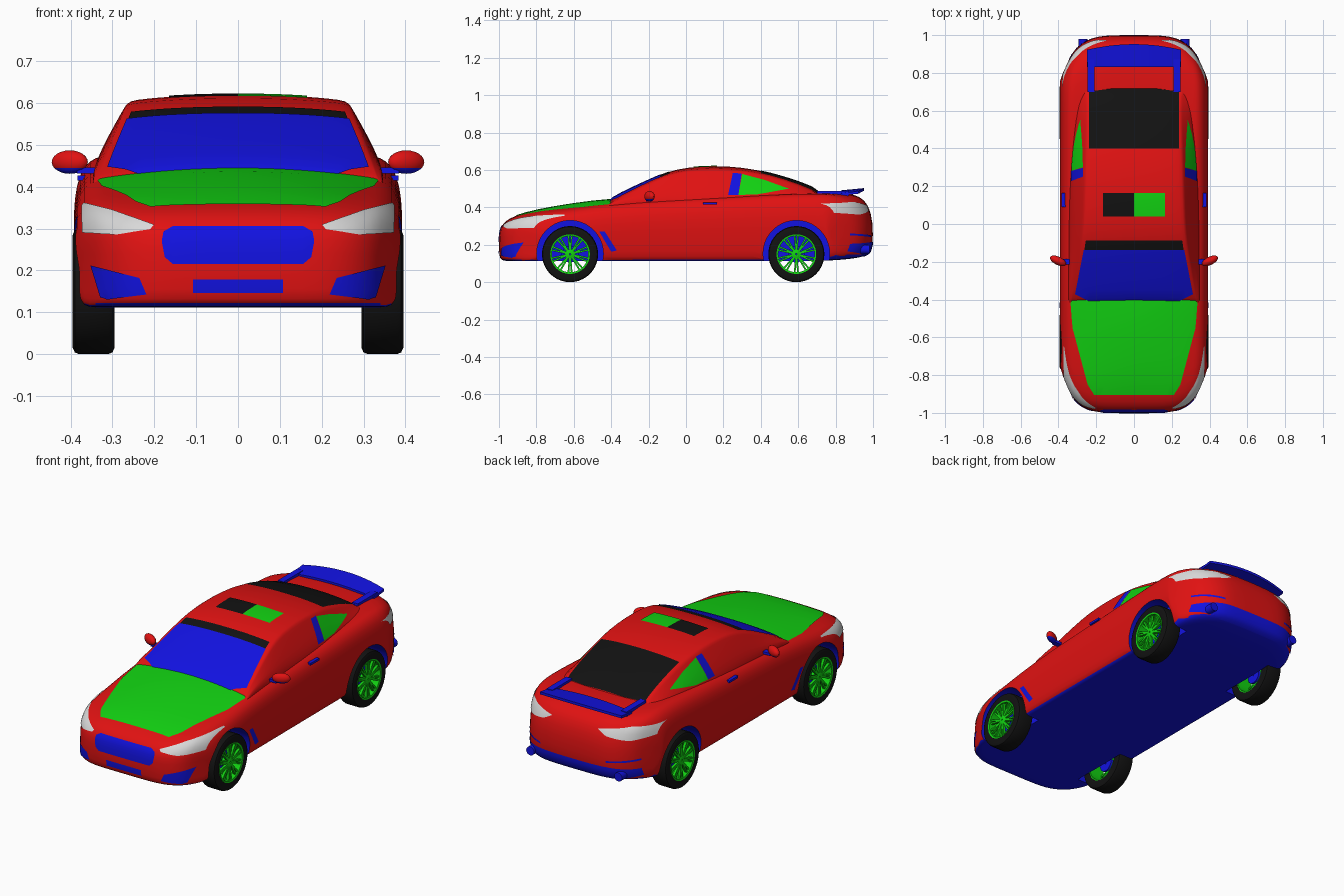
import bpy, bmesh, math
from mathutils import Vector, Matrix

if "Cube" in bpy.data.objects:
    bpy.data.objects.remove(bpy.data.objects["Cube"])

def material(name, col):
    m = bpy.data.materials.new(name)
    m.diffuse_color = (*col, 1)
    m.use_nodes = True
    m.node_tree.nodes["Principled BSDF"].inputs["Base Color"].default_value = m.diffuse_color
    return m

RED = material("red", (0.75, 0.006, 0.006))
GREEN = material("green", (0.006, 0.65, 0.006))
BLUE = material("blue", (0.006, 0.006, 0.75))
BLACK = material("black", (0.006, 0.006, 0.006))
GREY = material("light_grey", (0.7, 0.7, 0.7))

def smooth(ob, angle=35):
    bpy.ops.object.select_all(action='DESELECT')
    ob.select_set(True)
    bpy.context.view_layer.objects.active = ob
    bpy.ops.object.shade_smooth_by_angle(angle=math.radians(angle))

def make(name, bm, mats, mirror=False):
    me = bpy.data.meshes.new(name)
    bm.to_mesh(me)
    bm.free()
    for m in mats:
        me.materials.append(m)
    ob = bpy.data.objects.new(name, me)
    bpy.context.collection.objects.link(ob)
    if mirror:
        ob.modifiers.new("mirror", 'MIRROR').use_axis = (True, False, False)
    return ob

def bake(ob):
    dg = bpy.context.evaluated_depsgraph_get()
    me = bpy.data.meshes.new_from_object(ob.evaluated_get(dg))
    ob.modifiers.clear()
    ob.data = me

def loft(rings, nf=0):
    """Skin rings of points; nf columns on the end caps are joined bottom to top."""
    bm = bmesh.new()
    vs = [[bm.verts.new(p) for p in r] for r in rings]
    n = len(rings[0])
    for a, b in zip(vs, vs[1:]):
        for i in range(n):
            bm.faces.new((a[i], a[(i + 1) % n], b[(i + 1) % n], b[i]))
    h = n // 2 + 1
    for r in (vs[0], vs[-1]):
        if not nf:
            bm.faces.new(r)
            continue
        caps = [(i, i + 1, h - 2 - i, h - 1 - i) for i in range(nf - 1)]
        caps.append(tuple(range(nf - 1, h - nf + 1)))
        for c in caps:
            bm.faces.new([r[i] for i in c])
            bm.faces.new([r[(n - i) % n] for i in c])
    bmesh.ops.recalc_face_normals(bm, faces=bm.faces)
    return bm

def full_ring(half, y, warp=lambda x, y: y):
    pts = half + [(-x, z) for x, z in half[-2:0:-1]]
    return [(x, warp(x, y), z) for x, z in pts]

def add_box(bm, lo, hi, mat=None):
    lo, hi = Vector(lo), Vector(hi)
    m = Matrix.Translation((lo + hi) / 2) @ Matrix.Diagonal((*(hi - lo), 1))
    bmesh.ops.create_cube(bm, size=1, matrix=(mat @ m) if mat else m)

# lower body: cross-sections along the length, ends rounded in plan
def plan_round(x, y):
    s = max(0, (abs(y) - 0.5) / 0.5) ** 1.5
    d = 0.22 * (abs(x) / 0.385) ** (6 if y < 0 else 5) * s
    return y + d if y < 0 else y - d

stations = [(-1, .14, .25, .255), (-.99, .12, .29, .296), (-.965, .113, .32, .328),
            (-.92, .112, .345, .354), (-.8, .112, .37, .388), (-.6, .112, .39, .422),
            (-.4, .112, .42, .447), (-.1, .112, .44, .455), (.2, .112, .452, .46),
            (.5, .112, .468, .47), (.7, .112, .474, .478), (.85, .12, .467, .478),
            (.93, .132, .44, .462), (.975, .145, .395, .415), (1, .18, .31, .33)]
cols = [0, .2, .4, .55, .7, .8, .86]
side = [(.94, 0), (.97, .15), (.99, .4), (1, .62), (.98, .82), (.935, .94)]
rings = []
for y, zb, zs, zc in stations:
    w = 0.394
    half = [(w * f, zb) for f in cols]
    half += [(w * f, zb + (zs - zb) * t) for f, t in side]
    half += [(w * f, zs + (zc - zs) * (1 - (f / .86) ** 2)) for f in cols[::-1]]
    rings.append(full_ring(half, y, plan_round))
body = make("body", loft(rings, len(cols)), [RED, BLUE])
body.modifiers.new("sub", 'SUBSURF').levels = 1
bake(body)
for p in body.data.polygons:      # blue floor
    p.material_index = 1 if p.normal.z < -0.6 and p.center.z < 0.15 else 0

# cabin: roof, pillars and door glass
roof = [(-.43, .43, .335, .41), (-.36, .472, .322, .45), (-.2, .546, .293, .53),
        (-.1, .59, .276, .575), (0, .614, .266, .6), (.15, .623, .26, .608),
        (.3, .615, .256, .6), (.45, .586, .25, .57), (.6, .54, .246, .523), (.75, .483, .24, .46)]
cf = [0, .3, .6, .85, 1]
rings = []
for y, zc, xr, zr in roof:
    xb = 0.348 if y < 0.2 else 0.348 - 0.06 * (y - 0.2)
    zb = min(.44, zr - .01)
    half = [(xb * f, .36) for f in cf]
    half += [(xb + (xr - xb) * t ** 1.15, zb + (zr - zb) * t) for t in (0, .35, .7, .93)]
    half += [(xr * f, zr + (zc - zr) * (1 - f ** 2.5)) for f in cf[::-1]]
    rings.append(full_ring(half, y))
cabin = make("cabin", loft(rings, len(cf)), [RED])
cabin.modifiers.new("sub", 'SUBSURF').levels = 1
bake(cabin)

def patch(name, src, poly, axes, keep, mat, mirror=False, off=.003):
    """Thin plate following src, trimmed to a convex outline in two axes."""
    bm = bmesh.new()
    bm.from_mesh(src.data)
    bad = [f for f in bm.faces if not keep(f.normal, f.calc_center_median())]
    bmesh.ops.delete(bm, geom=bad, context='FACES')
    mid = sum((Vector(p) for p in poly), Vector((0, 0))) / len(poly)
    for a, b in zip(poly, poly[1:] + poly[:1]):
        n = Vector((b[1] - a[1], a[0] - b[0]))
        if n.dot(mid - Vector(a)) > 0:
            n = -n
        co, no = Vector((0, 0, 0)), Vector((0, 0, 0))
        for k in (0, 1):
            co[axes[k]], no[axes[k]] = a[k], n[k]
        bmesh.ops.bisect_plane(bm, geom=bm.verts[:] + bm.edges[:] + bm.faces[:],
                               plane_co=co, plane_no=no.normalized(), clear_outer=True)
    bm.normal_update()
    for v, n in [(v, v.normal.copy()) for v in bm.verts]:
        v.co += n * off
    for f in bm.faces:
        f.material_index = 0
    ob = make(name, bm, [mat], mirror)
    smooth(ob)

def sym(pts):
    return pts + [(-x, y) for x, y in pts[::-1] if x]

XY, XZ, YZ = (0, 1), (0, 2), (1, 2)
up = lambda n, c: n.z > .25
front = lambda n, c: n.y < -.03 and c.y < -.66
back = lambda n, c: n.y > .03 and c.y > .7
right = lambda n, c: n.x > .2 and c.x > 0

# top panels and glass
patch("hood", body, sym([(.21, -.905), (.245, -.85), (.325, -.55), (.335, -.42), (.32, -.34)]), XY, up, GREEN)
patch("windshield_band", cabin, sym([(.266, -.16), (.255, -.088), (0, -.088)]), XY, up, BLACK, off=.002)
patch("windshield", cabin, sym([(0, -.44), (.2, -.425), (.312, -.37), (.265, -.135)]), XY, up, BLUE, off=.004)
patch("rear_window", cabin, sym([(.238, .4), (.238, .70), (.12, .715)]), XY, up, BLACK)
patch("sunroof_left", cabin, [(-.165, .04), (0, .04), (0, .165), (-.165, .165)], XY, up, BLACK)
patch("sunroof_right", cabin, [(.165, .04), (0, .04), (0, .165), (.165, .165)], XY, up, GREEN)
patch("quarter_window", cabin, [(.28, .465), (.38, .468), (.55, .498), (.42, .545), (.30, .577)], YZ, right, GREEN, True)
patch("window_post", cabin, [(.225, .465), (.28, .465), (.297, .58), (.25, .582)], YZ, right, BLUE, True)

# lights, grille and vents
patch("headlight", body, [(.372, .362), (.3, .343), (.2, .308), (.21, .297), (.29, .285), (.37, .29)], XZ, front, GREY, True)
patch("taillight", body, [(.14, .405), (.19, .378), (.3, .36), (.375, .37), (.378, .42), (.3, .428)], XZ, back, GREY, True)
patch("grille", body, sym([(.155, .305), (.178, .292), (.182, .27), (.175, .232), (.155, .215)]), XZ, front, BLUE)
patch("lower_intake", body, sym([(.107, .178), (.107, .146)]), XZ, front, BLUE)
patch("fog_vent", body, [(.35, .212), (.235, .182), (.218, .143), (.31, .131), (.327, .136)], XZ, front, BLUE, True)
patch("fender_vent", body, [(-.465, .272), (-.435, .272), (-.37, .17), (-.40, .163)], YZ, right, BLUE, True)
patch("rear_diffuser", body, sym([(.2, .215), (.34, .205), (.345, .165), (.2, .14)]), XZ, back, BLUE)
patch("rear_reflector", body, [(.2, .25), (.34, .26), (.34, .25), (.2, .24)], XZ, back, BLUE, True)

# wheel arches cut from the body, lined in blue
WHEELS = (-.62, .59)
bm = bmesh.new()
for y in WHEELS:
    for s in (1, -1):
        bmesh.ops.create_cone(bm, cap_ends=True, segments=40, radius1=.178, radius2=.178, depth=.2,
                              matrix=Matrix.Translation((s * .38, y, .152)) @ Matrix.Rotation(math.pi / 2, 4, 'Y'))
for f in bm.faces:
    f.material_index = 1
cutter = make("arch_cutter", bm, [RED, BLUE])
cutter.hide_render = True
mod = body.modifiers.new("arches", 'BOOLEAN')
mod.object, mod.operation, mod.solver = cutter, 'DIFFERENCE', 'EXACT'
bake(body)
bpy.data.objects.remove(cutter)
smooth(body)
smooth(cabin)

# wheels
def lathe(bm, prof, y, z=.15, n=40):
    vs = [[bm.verts.new((x, y + r * math.cos(a), z + r * math.sin(a))) for r, x in prof]
          for a in (2 * math.pi * i / n for i in range(n))]
    k = len(prof)
    fs = [bm.faces.new((vs[i][j], vs[(i + 1) % n][j], vs[(i + 1) % n][(j + 1) % k], vs[i][(j + 1) % k]))
          for i in range(n) for j in range(k)]
    bmesh.ops.recalc_face_normals(bm, faces=fs)

for tag, y in zip(("front", "rear"), WHEELS):
    bm = bmesh.new()
    lathe(bm, [(.104, .298), (.135, .295), (.146, .3), (.15, .31), (.15, .38),
               (.146, .39), (.135, .395), (.104, .392)], y)
    smooth(make(tag + "_tyre", bm, [BLACK], True))
    bm = bmesh.new()
    lathe(bm, [(.097, .30), (.106, .30), (.106, .394), (.097, .392)], y)
    lathe(bm, [(.004, .35), (.026, .35), (.026, .384), (.018, .388), (.004, .388)], y, n=24)
    for i in range(10):
        m = Matrix.Translation((0, y, .15)) @ Matrix.Rotation(math.tau * i / 10, 4, 'X')
        for lean in (-.09, .09):
            add_box(bm, (.372, -.0045, .018), (.386, .0045, .1), m @ Matrix.Rotation(lean, 4, 'X'))
    smooth(make(tag + "_rim", bm, [GREEN], True))
    bm = bmesh.new()
    lathe(bm, [(.004, .325), (.045, .325), (.045, .337), (.004, .337)], y, n=24)
    smooth(make(tag + "_brake_disc", bm, [BLUE], True))

# door mirrors: red shell, blue underside and stalk
bm = bmesh.new()
bmesh.ops.create_uvsphere(bm, u_segments=20, v_segments=12, radius=1,
                          matrix=Matrix.Translation((.402, -.195, .459)) @ Matrix.Rotation(.45, 4, 'Z')
                          @ Matrix.Diagonal((.047, .022, .028, 1)))
for f in bm.faces:
    f.material_index = 1 if f.calc_center_median().z < .443 else 0
smooth(make("door_mirror", bm, [RED, BLUE], True))
bm = bmesh.new()
add_box(bm, (.33, -.215, .432), (.385, -.185, .446))
make("mirror_stalk", bm, [BLUE], True)

# door handles and exhausts
bm = bmesh.new()
add_box(bm, (.34, .09, .415), (.383, .165, .427))
make("door_handle", bm, [BLUE], True)
bm = bmesh.new()
bmesh.ops.create_cone(bm, cap_ends=True, segments=20, radius1=.024, radius2=.024, depth=.1,
                      matrix=Matrix.Translation((.27, .93, .175)) @ Matrix.Rotation(math.pi / 2, 4, 'X'))
smooth(make("exhaust", bm, [BLUE], True))

# rear spoiler with forward arms
rings = []
for i in range(17):
    u = i / 8 - 1
    x, yb, zt = .25 * u, .952 - .03 * u * u, .503 - .016 * u * u
    rings.append([(x, .83, zt - .024), (x, yb, zt - .014), (x, yb, zt), (x, .83, zt - .012)])
smooth(make("spoiler_wing", loft(rings), [BLUE]))
bm = bmesh.new()
add_box(bm, (.21, .70, .46), (.245, .87, .487))
make("spoiler_arm", bm, [BLUE], True)
